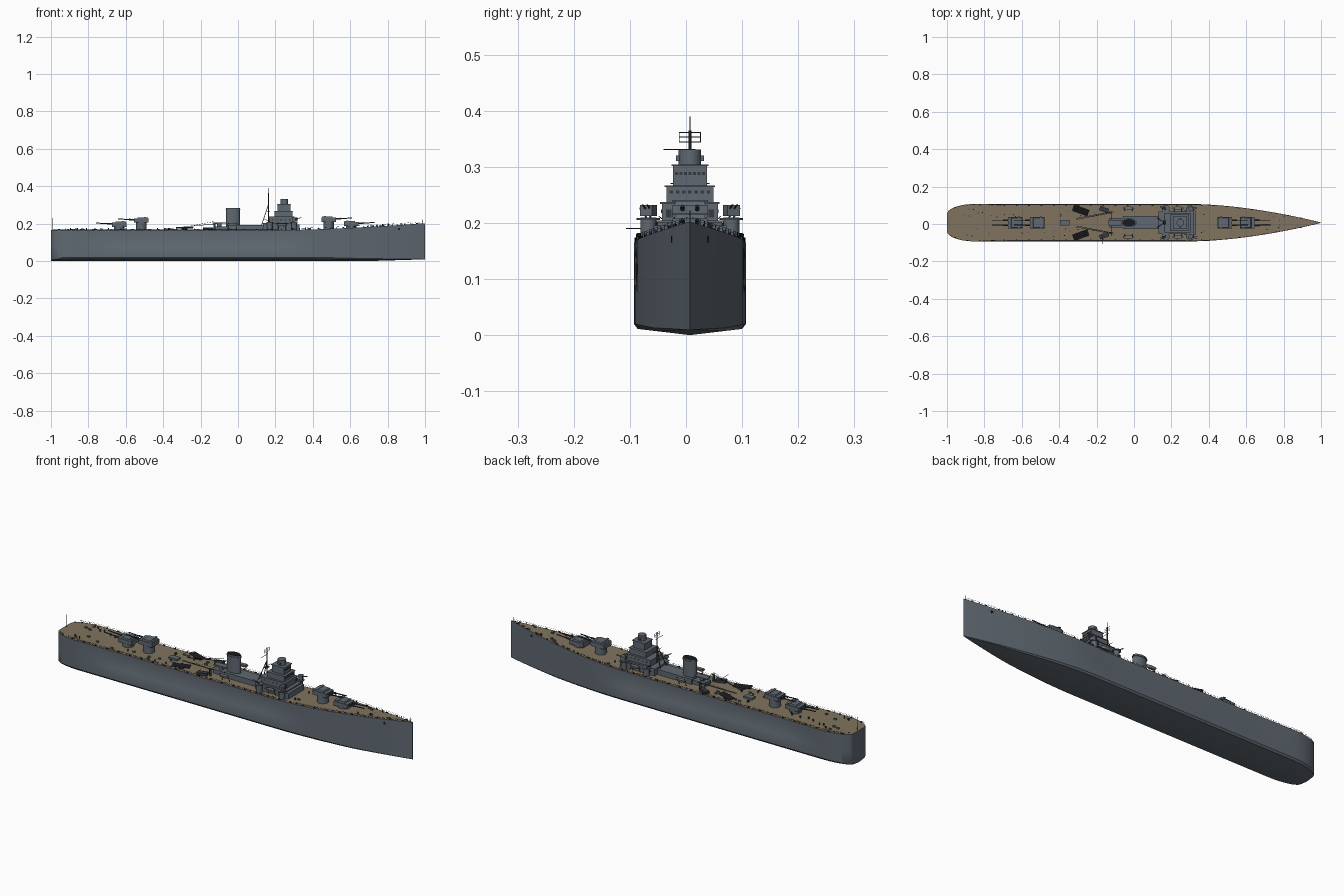
import bpy, bmesh, math, random
from mathutils import Matrix, Vector

cube = bpy.data.objects.get("Cube")
if cube:
    bpy.data.objects.remove(cube)

CY = 0.007  # centreline of the ship


def material(name, rgb):
    m = bpy.data.materials.new(name)
    m.use_nodes = True
    m.diffuse_color = (*rgb, 1)
    m.node_tree.nodes["Principled BSDF"].inputs["Base Color"].default_value = (*rgb, 1)
    return m


GREY = material("warship grey", (0.115, 0.14, 0.165))
DECK = material("deck planking", (0.22, 0.175, 0.115))
DARK = material("dark gunmetal", (0.035, 0.042, 0.05))
BLACK = material("black fittings", (0.01, 0.01, 0.012))
BOAT = material("boat wood", (0.19, 0.18, 0.16))


class Part:
    """Collects primitives into one named object."""
    def __init__(self, name, mat):
        self.name, self.mats, self.bm = name, [mat], bmesh.new()

    def box(self, x, y, z, sx, sy, sz, turn=0, taper=1):
        # z is the underside; taper scales the top face
        m = Matrix.Translation((x, y + CY, z + sz / 2)) @ Matrix.Rotation(turn, 4, "Z")
        vs = bmesh.ops.create_cube(self.bm, size=1)["verts"]
        for v in vs:
            k = taper if v.co.z > 0 else 1
            v.co = m @ Vector((v.co.x * sx * k, v.co.y * sy * k, v.co.z * sz))
        return self

    def drum(self, x, y, z, r, h, ry=None, r2=None, n=20):
        vs = bmesh.ops.create_cone(self.bm, cap_ends=True, segments=n, radius1=r,
                                   radius2=r if r2 is None else r2, depth=h)["verts"]
        for v in vs:
            v.co = Vector((v.co.x + x, v.co.y * (ry or r) / r + y + CY, v.co.z + z + h / 2))
        return self

    def rod(self, a, b, r=0.0015, n=6):
        a, b = Vector(a), Vector(b)
        d = b - a
        m = Matrix.Translation((a + b) / 2 + Vector((0, CY, 0))) @ d.to_track_quat("Z", "Y").to_matrix().to_4x4()
        bmesh.ops.create_cone(self.bm, cap_ends=True, segments=n, radius1=r, radius2=r,
                              depth=d.length, matrix=m)
        return self

    def done(self):
        bmesh.ops.recalc_face_normals(self.bm, faces=self.bm.faces)
        me = bpy.data.meshes.new(self.name)
        self.bm.to_mesh(me)
        self.bm.free()
        ob = bpy.data.objects.new(self.name, me)
        bpy.context.collection.objects.link(ob)
        for m in self.mats:
            me.materials.append(m)
        bpy.ops.object.select_all(action="DESELECT")
        ob.select_set(True)
        bpy.context.view_layer.objects.active = ob
        bpy.ops.object.shade_smooth_by_angle(angle=math.radians(35))
        return ob


# Hull lines
def half_beam(x):
    if x < -0.85:
        return 0.045 + 0.055 * math.sqrt(max(0, 1 - ((-0.85 - x) / 0.15) ** 2))
    if x > 0.3:
        return 0.001 + 0.099 * (1 - ((x - 0.3) / 0.7) ** 1.75)
    return 0.1


def deck_z(x):
    return 0.165 + (0.037 * ((x - 0.2) / 0.8) ** 1.6 if x > 0.2 else 0)


def bulge(x):
    return max(0, min(1, (x + 0.85) / 0.2, (0.45 - x) / 0.2))


# Hull, lofted from stations with planked deck faces
hull = Part("hull", GREY)
hull.mats.append(DECK)
xs = [-0.85 - 0.15 * math.cos(i * math.pi / 20) for i in range(10)]
xs += [-0.85 + 0.05 * i for i in range(38)]
rings = []
for x in xs:
    w, top, k = half_beam(x), deck_z(x), bulge(x)
    keel = 0.009 * max(0, (x - 0.7) / 0.3)
    side = [(w * 0.93, keel + 0.11 * w), (w, keel + 0.02 * w / 0.1), (w, 0.075),
            (w * (1 - 0.07 * k), 0.09), (w * (1 - 0.04 * k), top)]
    pts = [(0, keel)] + side + [(-a, b) for a, b in reversed(side)]
    rings.append([hull.bm.verts.new((x, a + CY, b)) for a, b in pts])
for r, s in zip(rings, rings[1:]):
    for i in range(len(r)):
        j = (i + 1) % len(r)
        f = hull.bm.faces.new((r[i], r[j], s[j], s[i]))
        f.material_index = int(i == 5)
hull.bm.faces.new(rings[0])
hull.bm.faces.new(rings[-1])
hull.done()

# Guard rails, bitts and bow anchors along both sides
rails = Part("guard_rails", BLACK)
bitts = Part("deck_edge_bitts", BLACK)
for s in (1, -1):
    edge = [Vector((x, s * half_beam(x) * (0.985 - 0.04 * bulge(x)), deck_z(x)))
            for x in [-0.99 + 0.033 * i for i in range(61)]]
    for i, (a, b) in enumerate(zip(edge, edge[1:])):
        rails.rod(a, a + Vector((0, 0, 0.009)), 0.0005, 4)
        for h in (0.005, 0.009):
            up = Vector((0, 0, h))
            rails.rod(a + up, b + up, 0.0003, 3)
        if i % 2:
            bitts.box(a.x, a.y * 0.97, a.z, 0.009, 0.004, 0.004)
    bitts.box(0.86, s * 0.03, 0.165, 0.012, 0.008, 0.012)
rails.done()
bitts.done()


# Twin gun turrets
def turret(name, x, base, house, s):
    p = Part(name, GREY)
    p.drum(x, 0, base, 0.028, house - base)
    p.box(x, 0, house, 0.078, 0.062, 0.022)
    p.box(x - s * 0.008, 0, house + 0.022, 0.06, 0.056, 0.007, taper=0.9)
    p.box(x - s * 0.02, 0, house + 0.028, 0.012, 0.064, 0.003)
    p.done()
    g = Part(name + "_guns", DARK)
    for y in (-0.013, 0.013):
        g.rod((x + s * 0.03, y, house + 0.015), (x + s * 0.065, y, house + 0.017), 0.0045, 10)
        g.rod((x + s * 0.065, y, house + 0.017), (x + s * 0.125, y, house + 0.02), 0.0026, 10)
    g.done()


turret("aft_lower_turret", -0.635, 0.16, 0.183, -1)
turret("aft_upper_turret", -0.517, 0.16, 0.205, -1)
turret("forward_upper_turret", 0.485, 0.165, 0.21, 1)
turret("forward_lower_turret", 0.605, 0.17, 0.186, 1)

# Bridge tower of stacked tiers
bridge = Part("bridge_tower", GREY)
for x, sx, sy, z, top in [(0.225, 0.18, 0.115, 0.16, 0.203), (0.232, 0.135, 0.1, 0.2, 0.236),
                          (0.243, 0.095, 0.084, 0.236, 0.266), (0.246, 0.068, 0.06, 0.266, 0.303)]:
    bridge.box(x, 0, z, sx, sy, top - z)
    bridge.box(x, 0, top - 0.002, sx + 0.006, sy + 0.006, 0.003)
bridge.drum(0.248, 0, 0.303, 0.02, 0.028).box(0.248, 0, 0.31, 0.014, 0.05, 0.01)
bridge.box(0.3, 0, 0.165, 0.06, 0.13, 0.03)
bridge.done()

# Bridge windows and doors, thin dark plates
panes = Part("bridge_windows", DARK)
for i in range(-3, 4):
    panes.box(0.281, i * 0.008, 0.285, 0.002, 0.005, 0.006)
    panes.box(0.2915, i * 0.011, 0.252, 0.002, 0.006, 0.006)
for s in (1, -1):
    panes.box(0.3, s * 0.038, 0.21, 0.002, 0.01, 0.014)
    for i in range(5):
        panes.box(0.185 + i * 0.023, s * 0.0503, 0.218, 0.006, 0.002, 0.006)
        panes.box(0.16 + i * 0.028, s * 0.0578, 0.18, 0.006, 0.002, 0.006)
panes.done()

# Midship deckhouse and funnel
house = Part("midship_deckhouse", GREY)
house.box(0.04, 0, 0.16, 0.2, 0.07, 0.032).box(-0.09, 0, 0.16, 0.08, 0.05, 0.025)
house.box(-0.1, 0, 0.2, 0.07, 0.03, 0.006).drum(-0.1, 0, 0.165, 0.012, 0.035)
house.done()
Part("funnel", GREY).drum(-0.027, 0, 0.165, 0.037, 0.118, ry=0.021, n=32) \
    .drum(-0.027, 0, 0.272, 0.04, 0.004, ry=0.024, n=32).done()
Part("funnel_mouth", BLACK).drum(-0.027, 0, 0.282, 0.035, 0.002, ry=0.019, n=32).done()

# Tripod mast with lookout frame and yard
mast = Part("tripod_mast", DARK)
mast.rod((0.162, 0, 0.2), (0.162, 0, 0.365), 0.0028, 8).rod((0.162, 0, 0.36), (0.162, 0, 0.39), 0.0008)
for s in (1, -1):
    mast.rod((0.125, s * 0.025, 0.19), (0.162, 0, 0.3), 0.002)
    mast.rod((0.162, s * 0.019, 0.343), (0.162, s * 0.019, 0.362), 0.0008)
for z in (0.344, 0.353, 0.361):
    mast.rod((0.162, -0.019, z), (0.162, 0.019, z), 0.0008)
mast.rod((0.162, -0.047, 0.331), (0.162, 0.01, 0.331), 0.0011)
mast.box(0.162, 0, 0.262, 0.016, 0.022, 0.003).rod((0.162, -0.035, 0.27), (0.162, 0.035, 0.27), 0.001)
mast.done()

# Flagstaffs at both ends
Part("flagstaffs", DARK).rod((-0.99, 0, 0.165), (-0.99, 0, 0.23), 0.001) \
    .rod((0.988, 0, 0.2), (0.988, 0, 0.222), 0.001).done()

# Mirrored side equipment
tubes = Part("torpedo_tubes", DARK)
cranes = Part("boat_cranes", DARK)
mounts = Part("side_gun_mounts", GREY)
side_guns = Part("side_guns", DARK)
boats = Part("ship_boats", BOAT)
for s in (1, -1):
    turn = -s * 0.35
    c, n = math.cos(turn), math.sin(turn)
    tubes.drum(-0.285, s * 0.066, 0.165, 0.014, 0.008)
    for i in range(4):
        o = (i - 1.5) * 0.0085
        px, py = -0.285 - n * o, s * 0.066 + c * o
        tubes.rod((px - c * 0.043, py - n * 0.043, 0.178), (px + c * 0.043, py + n * 0.043, 0.178), 0.004, 10)
    # crane post, lattice jib and stay
    cranes.drum(-0.125, s * 0.055, 0.165, 0.006, 0.035)
    for dy in (-0.003, 0.003):
        cranes.rod((-0.11, s * 0.058 + dy, 0.2), (-0.31, s * 0.02 + dy, 0.18), 0.0013)
    cranes.rod((-0.125, s * 0.055, 0.212), (-0.25, s * 0.03, 0.188), 0.0007)
    cranes.box(-0.16, s * 0.07, 0.165, 0.05, 0.024, 0.014, turn)
    # director and shielded gun beside the bridge
    for x in (0.3, 0.17):
        mounts.drum(x, s * 0.074, 0.165, 0.014, 0.045)
        mounts.drum(x, s * 0.074, 0.205, 0.021, 0.004)
    mounts.box(0.303, s * 0.074, 0.212, 0.022, 0.024, 0.02, s * 0.4)
    for dy in (-0.004, 0.004):
        side_guns.rod((0.305, s * 0.074 + dy, 0.224), (0.338, s * 0.08 + dy, 0.232), 0.0015)
        side_guns.rod((0.17, s * 0.074 + dy, 0.21), (0.14, s * 0.085 + dy, 0.226), 0.0015)
    # boats slung along the midship deck
    for x in (0.235, -0.03):
        boats.drum(x, s * 0.077, 0.188, 0.022, 0.012, ry=0.007, r2=0.03)
        for d in (-0.02, 0.02):
            cranes.rod((x + d, s * 0.062, 0.165), (x + d, s * 0.077, 0.206), 0.0012)
cranes.rod((-0.12, -0.07, 0.2), (-0.12, 0.05, 0.2), 0.0015)
cranes.rod((-0.17, -0.114, 0.19), (-0.17, -0.07, 0.19), 0.001)
for p in (tubes, cranes, mounts, side_guns, boats):
    p.done()

# Vents, lockers and winches scattered over the planking
random.seed(4)
lockers = Part("deck_lockers", GREY)
vents = Part("deck_vents", DARK)
for x0, x1, count in [(-0.95, -0.72, 14), (-0.44, -0.2, 14), (0.36, 0.43, 4), (0.7, 0.88, 8), (-0.7, -0.45, 8)]:
    for i in range(count):
        x = random.uniform(x0, x1)
        y = random.choice((-1, 1)) * random.uniform(0.3, 0.8) * half_beam(x)
        z = deck_z(x) - 0.002
        if i % 2:
            lockers.box(x, y, z, 0.012, 0.008, 0.009)
        else:
            vents.drum(x, y, z, 0.003, 0.013, n=8)
lockers.box(-0.37, 0, 0.16, 0.05, 0.03, 0.014)
vents.drum(0.78, 0.012, 0.175, 0.006, 0.012).drum(0.78, -0.012, 0.175, 0.006, 0.012)
lockers.done()
vents.done()
